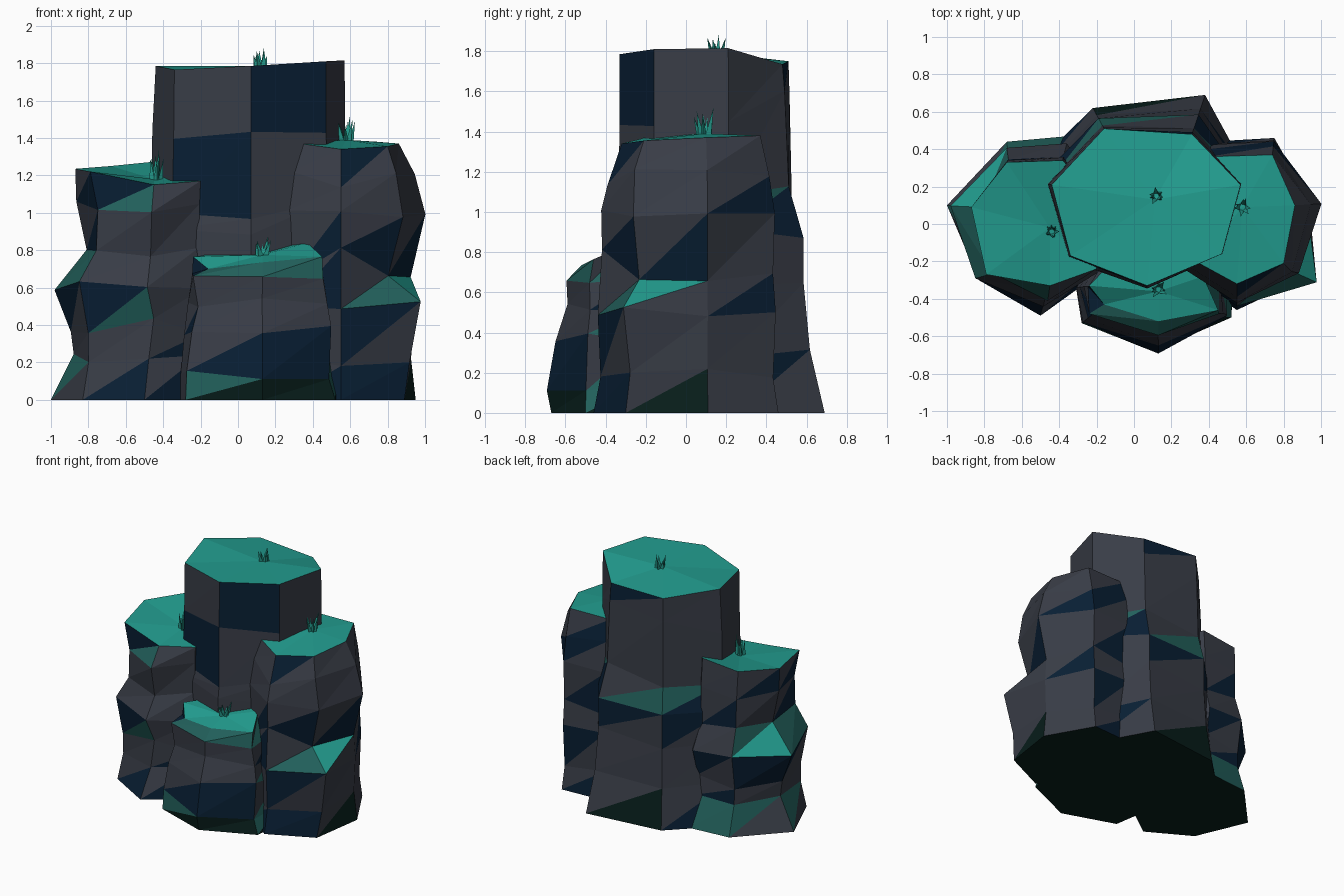
import bpy, bmesh, math, random
from mathutils import Vector

if "Cube" in bpy.data.objects:
    bpy.data.objects.remove(bpy.data.objects["Cube"])

random.seed(4)

# Flat colours (linear)
COLOURS = {
    "s": ("slate rock", (0.040, 0.046, 0.062)),
    "n": ("navy rock", (0.0026, 0.0135, 0.034)),
    "t": ("bright moss", (0.016, 0.335, 0.275)),
    "m": ("muted moss", (0.016, 0.118, 0.106)),
    "d": ("dark base", (0.0025, 0.0135, 0.0115)),
    "g": ("grass green", (0.016, 0.300, 0.240)),
}
KEYS = list(COLOURS)
MATS = []
for label, rgb in COLOURS.values():
    mat = bpy.data.materials.new(label)
    mat.diffuse_color = (*rgb, 1)
    mat.use_nodes = True
    mat.node_tree.nodes["Principled BSDF"].inputs["Base Color"].default_value = mat.diffuse_color
    MATS.append(mat)


def finish(bm, name):
    mesh = bpy.data.meshes.new(name)
    bm.to_mesh(mesh)
    bm.free()
    for mat in MATS:
        mesh.materials.append(mat)
    bpy.context.collection.objects.link(bpy.data.objects.new(name, mesh))


def rock_column(name, base, top, top_z, rings, paint, nudge, apex):
    """Stack of seven-sided rings between a base and a top outline.
    rings: (height, 0..1 share of the base outline, scale)
    paint: one row per level, each side = lower + upper triangle letter
    nudge: {(ring, side): (dx, dy, dz)} chips single corners"""
    bm = bmesh.new()
    n = len(base)
    layers = []
    for i, (z, share, scale) in enumerate(rings + [(None, 0, 1)]):
        pts = [Vector(t).lerp(Vector(b), share) for b, t in zip(base, top)]
        mid = sum(pts, Vector((0, 0))) / n
        layer = []
        for k, p in enumerate(pts):
            p = mid + (p - mid) * scale
            height = top_z[k] if z is None else z
            if 0 < i < len(rings):
                height += 0.025 * math.sin(2.3 * k + 1.7 * i)
            move = Vector(nudge.get((i, k), (0, 0, 0)))
            layer.append(bm.verts.new(Vector((p.x, p.y, height)) + move))
        layers.append(layer)

    def face(verts, letter):
        bm.faces.new(verts).material_index = KEYS.index(letter)

    for row, low, up in zip(paint, layers, layers[1:]):
        for k, pair in enumerate(row.split()):
            j = (k + 1) % n
            face((low[k], low[j], up[j]), pair[0])
            face((low[k], up[j], up[k]), pair[1])
    # mossy top fan and dark underside
    tip = bm.verts.new(apex)
    for k in range(n):
        face((layers[-1][k], layers[-1][(k + 1) % n], tip), "t")
    face(layers[0][::-1], "d")
    finish(bm, name)


def grass_tuft(name, x, y, z, height):
    bm = bmesh.new()
    for b in range(7):
        a = b * math.tau / 7 + random.uniform(-0.4, 0.4)
        out = Vector((math.cos(a), math.sin(a), 0))
        root = Vector((x, y, z - 0.01)) + out * 0.02
        h = height * (1 if b == 1 else random.uniform(0.55, 0.9))
        tip = bm.verts.new(root + out * random.uniform(0.0, 0.035) + Vector((0, 0, h + 0.01)))
        ring = [bm.verts.new(root + 0.018 * Vector((math.cos(a + c), math.sin(a + c), 0)))
                for c in (0, math.tau / 3, 2 * math.tau / 3)]
        for c in range(3):
            bm.faces.new((ring[c], ring[(c + 1) % 3], tip))
        bm.faces.new(ring[::-1])
    for f in bm.faces:
        f.material_index = KEYS.index("g")
    finish(bm, name)


# Tall middle column
rock_column(
    "middle_column",
    [(-.60, .25), (-.42, -.20), (.07, -.36), (.50, -.16), (.62, .25), (.38, .69), (-.22, .62)],
    [(-.44, .21), (-.34, -.17), (.07, -.33), (.47, -.16), (.57, .21), (.31, .48), (-.16, .51)],
    [1.785, 1.765, 1.785, 1.81, 1.815, 1.735, 1.75],
    [(0, 1, 1), (.30, .65, 1), (.63, .5, 1), (.89, .5, 1), (1.04, .15, 1), (1.42, .05, 1)],
    ["ss ss ss ss sn ds ns",
     "ss ss ss ss ss ss ss",
     "ss ss ss ss ss sn sn",
     "ms ss ss ss nm ms nm",
     "ss nn ss ss ss ss ss",
     "ss ss nn ss ss sn ss"],
    {(4, 1): (0, 0, -.05), (4, 2): (0, 0, -.05), (5, 0): (-.01, 0, 0),
     (3, 6): (0, 0, -.02), (4, 4): (0, 0, .05), (4, 5): (0, 0, .10),
     (5, 4): (0, 0, .05), (5, 5): (0, 0, .16), (5, 6): (0, 0, .16)},
    (.11, .13, 1.785))

# Right column
rock_column(
    "right_column",
    [(.25, -.25), (.55, -.46), (.89, -.30), (.95, .11), (.75, .46), (.40, .44), (.20, .10)],
    [(.33, -.20), (.55, -.32), (.80, -.21), (.86, .10), (.74, .37), (.40, .36), (.28, .08)],
    [1.37, 1.34, 1.355, 1.37, 1.38, 1.38, 1.38],
    [(0, 1, 1), (.20, .85, .97), (.50, .85, 1), (.67, .7, 1), (1.0, .8, 1), (1.2, .5, 1)],
    ["ns nn ds ss ns ss ss",
     "ss sn ss ss sn ss ss",
     "ns ms st ns ss ss ss",
     "ns ns ns ss ns ss ss",
     "ss ss ss ns sn ss ss",
     "ss sn ss ss ns ss ss"],
    {(1, 2): (.05, 0, 0), (2, 2): (.10, -.025, 0), (3, 2): (-.06, .04, 0),
     (3, 1): (0, 0, .12), (4, 3): (.07, 0, -.03), (5, 3): (.04, 0, 0),
     (4, 2): (.01, .02, 0), (4, 1): (0, .01, 0), (5, 1): (0, 0, -.04)},
    (.58, .09, 1.39))

# Left column
rock_column(
    "left_column",
    [(-1.0, .10), (-.83, -.30), (-.50, -.49), (-.18, -.26), (-.15, .15), (-.35, .47), (-.68, .44)],
    [(-.87, .09), (-.79, -.27), (-.45, -.33), (-.20, -.24), (-.20, .12), (-.38, .34), (-.68, .33)],
    [1.235, 1.22, 1.15, 1.17, 1.24, 1.28, 1.25],
    [(0, 1, 1), (.22, .5, .96), (.37, .4, .98), (.61, .7, 1), (.79, .3, .95), (1.04, .2, .97)],
    ["sm ns ns ss ss mm sm",
     "ss ss ns ss ss ns ss",
     "sn mn ss ss ss sn nn",
     "mm ss ss ss ss ss tm",
     "ns ss ss ss ss ns ss",
     "ns mn ss ss ss ss ns"],
    {(1, 0): (.04, 0, 0), (2, 0): (.02, 0, 0), (3, 0): (-.02, 0, 0),
     (4, 0): (.08, 0, 0), (5, 0): (.02, 0, 0), (3, 1): (-.03, 0, 0),
     (2, 2): (.02, 0, .04), (4, 1): (.03, 0, 0), (5, 1): (.04, 0, 0),
     (5, 2): (0, -.06, -.05)},
    (-.45, -.02, 1.18))

# Low front column
rock_column(
    "front_column",
    [(-.28, -.53), (.13, -.67), (.52, -.50), (.54, -.20), (.25, 0), (-.15, -.05), (-.31, -.34)],
    [(-.16, -.43), (.13, -.52), (.45, -.46), (.37, -.28), (.25, -.10), (.02, -.06), (-.24, -.33)],
    [.70, .735, .765, .84, .84, .80, .765],
    [(0, 1, 1), (.13, .95, 1), (.37, .75, .99), (.52, .5, .98), (.65, .5, 1)],
    ["dm dd dm ss ss ss ss",
     "ns nn ms ss ss ss ss",
     "ss ss ms ss ss ss ns",
     "ss ss ns ss ss ss ss",
     "mm mm ms ss ss ss nn"],
    {(1, 1): (0, -.03, 0), (1, 2): (-.03, 0, -.02), (2, 1): (0, -.02, 0),
     (4, 0): (-.02, 0, 0), (4, 2): (-.03, 0, .02), (4, 6): (.03, 0, 0)},
    (.13, -.36, .775))

# Grass tufts on each top
grass_tuft("middle_grass", .12, .15, 1.785, .095)
grass_tuft("right_grass", .58, .09, 1.385, .135)
grass_tuft("left_grass", -.44, -.04, 1.175, .165)
grass_tuft("front_grass", .13, -.35, .78, .09)
